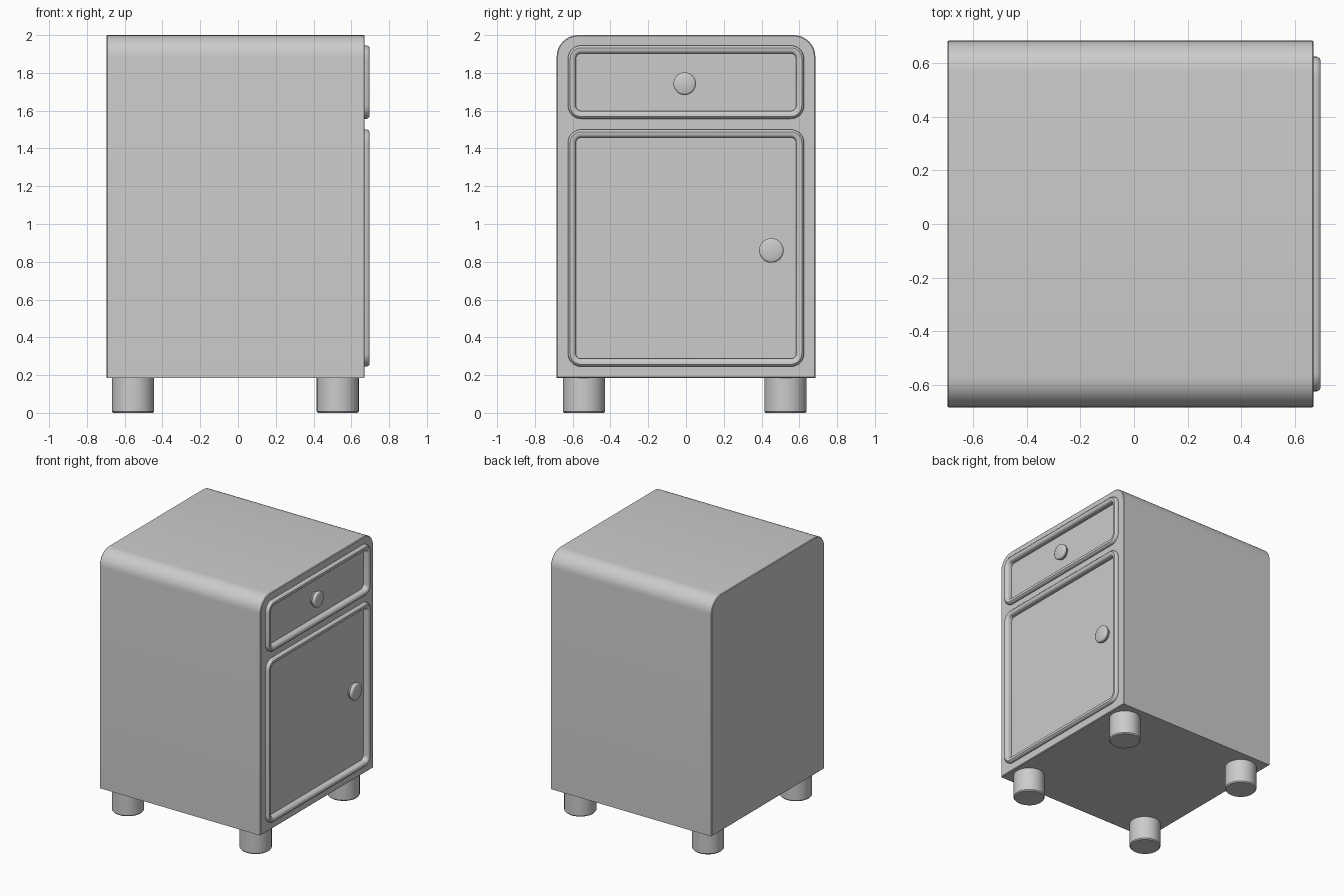
import bpy, bmesh
from math import cos, sin, pi, radians

cube = bpy.data.objects.get("Cube")
if cube:
    bpy.data.objects.remove(cube, do_unlink=True)

grey = bpy.data.materials.new("light_grey")
grey.use_nodes = True
grey.diffuse_color = (0.6, 0.6, 0.6, 1)
grey.node_tree.nodes["Principled BSDF"].inputs["Base Color"].default_value = (0.6, 0.6, 0.6, 1)


def loft(name, loops, ring=False):
    """Skin equal-length loops; cap the ends, or join last to first for a ring."""
    bm = bmesh.new()
    rows = [[bm.verts.new(p) for p in loop] for loop in loops]
    n = len(rows[0])
    pairs = list(zip(rows, rows[1:])) + ([(rows[-1], rows[0])] if ring else [])
    for a, b in pairs:
        for i in range(n):
            j = (i + 1) % n
            bm.faces.new((a[i], a[j], b[j], b[i]))
    if not ring:
        bm.faces.new(rows[0])
        bm.faces.new(rows[-1])
    bmesh.ops.recalc_face_normals(bm, faces=bm.faces)
    mesh = bpy.data.meshes.new(name)
    bm.to_mesh(mesh)
    bm.free()
    mesh.materials.append(grey)
    obj = bpy.data.objects.new(name, mesh)
    bpy.context.collection.objects.link(obj)
    return obj


def rounded(x, box, inset=0, top=0.07, bottom=0.07, steps=8):
    """Rounded rectangle in the yz plane at depth x."""
    y0, y1, z0, z1 = box
    y0, y1, z0, z1 = y0 + inset, y1 - inset, z0 + inset, z1 - inset
    pts = []
    corners = [(y1, z1, -1, -1, top), (y0, z1, 1, -1, top),
               (y0, z0, 1, 1, bottom), (y1, z0, -1, 1, bottom)]
    for k, (y, z, sy, sz, r) in enumerate(corners):
        r = max(r - inset, 0)
        count = steps if r else 0
        for i in range(count + 1):
            a = pi / 2 * (k + (i / steps))
            c = (cos(a), sin(a)) if r else (0, 0)
            pts.append((x, y + sy * r + r * c[0], z + sz * r + r * c[1]))
    return pts


def smooth(obj):
    bpy.ops.object.select_all(action="DESELECT")
    obj.select_set(True)
    bpy.context.view_layer.objects.active = obj
    bpy.ops.object.shade_smooth_by_angle(angle=radians(35))


# Cabinet body with rounded top edges
BODY = (-0.685, 0.685, 0.185, 2.0)
body = loft("cabinet_body", [
    rounded(x, BODY, inset, top=0.115, bottom=0)
    for x, inset in ((-0.697, 0.005), (-0.692, 0), (0.666, 0), (0.671, 0.005))])

# Drawer and door: recessed panel, raised moulding, round knob
fronts = {
    "drawer": ((-0.625, 0.625, 1.557, 1.945), (-0.007, 1.743), 0.06),
    "door": ((-0.625, 0.625, 0.245, 1.5), (0.452, 0.86), 0.065),
}
SECTION = [(0, 0.65), (0, 0.683), (0.004, 0.691), (0.012, 0.697), (0.028, 0.697),
           (0.037, 0.691), (0.042, 0.683), (0.042, 0.65)]
KNOB = [(0.64, 0.8), (0.665, 0.85), (0.675, 1), (0.687, 1), (0.693, 0.94), (0.697, 0.8)]

for name, (box, (ky, kz), kr) in fronts.items():
    cutter = loft(name + "_cutter", [rounded(x, box, 0.02) for x in (0.655, 0.8)])
    cutter.hide_render = True
    cut = body.modifiers.new("recess", "BOOLEAN")
    cut.operation = "DIFFERENCE"
    cut.solver = "EXACT"
    cut.object = cutter
    bpy.context.view_layer.objects.active = body
    bpy.ops.object.modifier_apply(modifier=cut.name)
    bpy.data.objects.remove(cutter, do_unlink=True)

    smooth(loft(name + "_moulding", [rounded(x, box, i) for i, x in SECTION], ring=True))
    angles = [2 * pi * i / 32 for i in range(32)]
    smooth(loft(name + "_knob", [
        [(x, ky + kr * s * cos(a), kz + kr * s * sin(a)) for a in angles] for x, s in KNOB]))

smooth(body)

# Four short round legs
for side, x in (("right", -0.556), ("left", 0.528)):
    for end, y in (("front", -0.54), ("back", 0.527)):
        smooth(loft(f"{end}_{side}_leg", [
            [(x + r * cos(a), y + r * sin(a), z) for a in angles]
            for z, r in ((0, 0.105), (0.008, 0.112), (0.2, 0.112))]))
